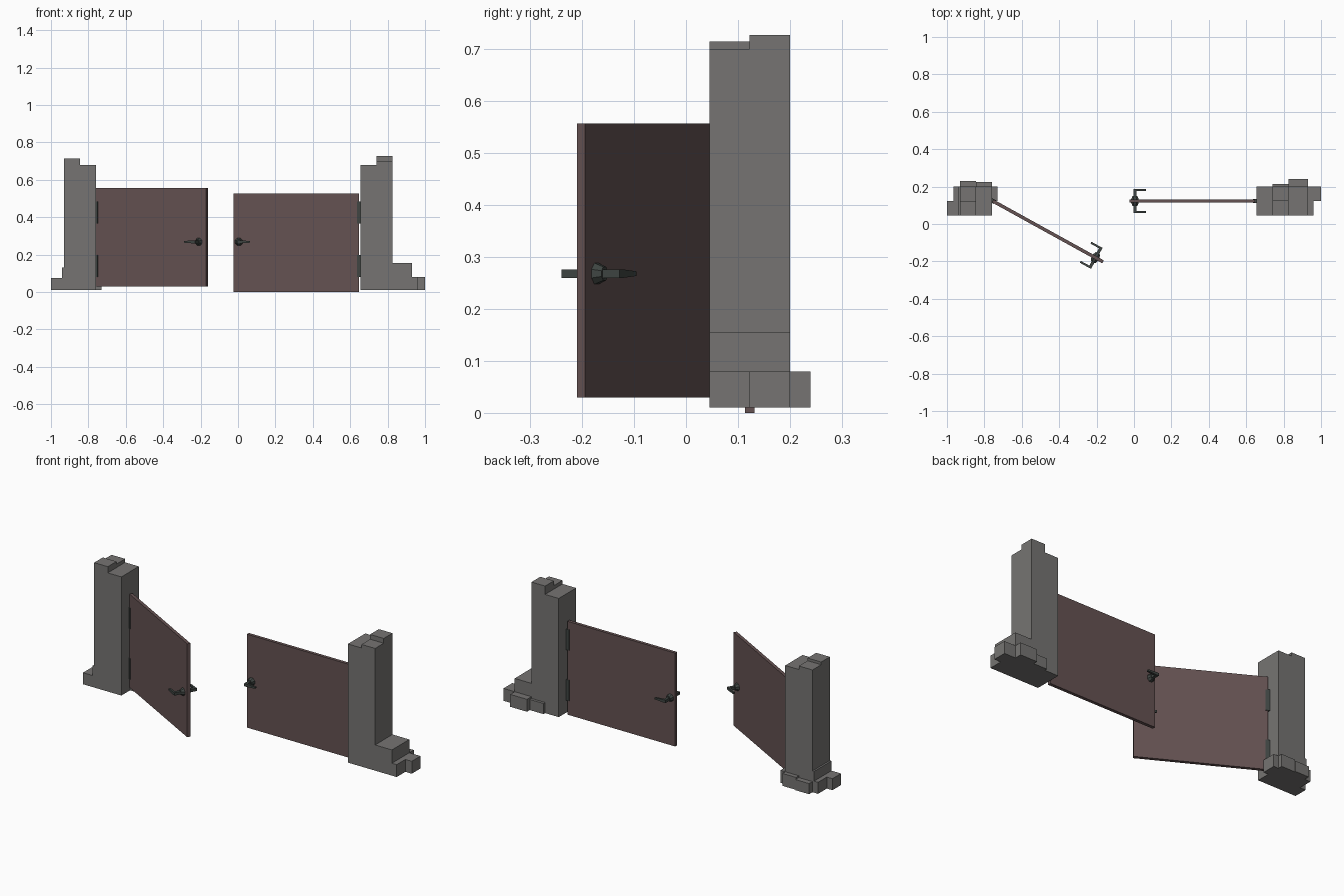
import bpy, bmesh
from math import radians, pi
from mathutils import Matrix, Vector

if "Cube" in bpy.data.objects:
    bpy.data.objects.remove(bpy.data.objects["Cube"])


def material(name, rgb):
    m = bpy.data.materials.new(name)
    m.diffuse_color = (*rgb, 1)
    m.use_nodes = True
    m.node_tree.nodes["Principled BSDF"].inputs["Base Color"].default_value = m.diffuse_color
    return m


STONE = material("stone", (0.18, 0.175, 0.17))
WOOD = material("wood", (0.13, 0.085, 0.085))
IRON = material("iron", (0.05, 0.06, 0.055))


def finish(name, bm, mat, matrix=Matrix()):
    bmesh.ops.recalc_face_normals(bm, faces=bm.faces)
    me = bpy.data.meshes.new(name)
    bm.to_mesh(me)
    bm.free()
    me.materials.append(mat)
    ob = bpy.data.objects.new(name, me)
    bpy.context.collection.objects.link(ob)
    ob.matrix_world = matrix
    return ob


def add_box(bm, lo, hi):
    lo, hi = Vector(lo), Vector(hi)
    m = Matrix.Translation((lo + hi) / 2) @ Matrix.Diagonal((*(hi - lo), 1))
    return bmesh.ops.create_cube(bm, size=1, matrix=m)["verts"]


# Stepped stone pillar: a grid of cells, each raised to its own height,
# with walls only where a neighbouring cell is lower
def pillar(name, xs, ys, rows, floor=0.01):
    bm = bmesh.new()

    def height(i, j):
        inside = 0 <= j < len(rows) and 0 <= i < len(rows[0])
        return max(rows[j][i], floor) if inside else floor

    def quad(*pts):
        bm.faces.new([bm.verts.new(p) for p in pts])

    for j in range(len(rows)):
        for i in range(len(rows[0])):
            h = height(i, j)
            if h <= floor:
                continue
            c = [(xs[i], ys[j]), (xs[i + 1], ys[j]),
                 (xs[i + 1], ys[j + 1]), (xs[i], ys[j + 1])]
            quad(*[(*p, h) for p in c])
            quad(*[(*p, floor) for p in reversed(c)])
            for k, (di, dj) in enumerate([(0, -1), (1, 0), (0, 1), (-1, 0)]):
                n = height(i + di, j + dj)
                if n < h:
                    a, b = c[k], c[(k + 1) % 4]
                    quad((*a, n), (*b, n), (*b, h), (*a, h))
    me = bpy.data.meshes.new(name)
    bmesh.ops.remove_doubles(bm, verts=bm.verts, dist=1e-5)
    bm.to_mesh(me)
    bm.free()
    me.materials.append(STONE)
    bpy.context.collection.objects.link(bpy.data.objects.new(name, me))


pillar("left_pillar",
       [-1, -.965, -.94, -.93, -.845, -.76, -.73], [.045, .122, .2, .225, .23],
       [[.075, .075, .13, .715, .68, 0],
        [0, .075, .13, .70, .68, .08],
        [0, 0, 0, .07, .08, 0],
        [0, 0, 0, .07, 0, 0]])
pillar("right_pillar",
       [.655, .74, .825, .93, .96, 1.0], [.045, .122, .2, .215, .24],
       [[.68, .70, .155, .08, 0],
        [.68, .727, .155, .08, .08],
        [0, .07, .08, 0, 0],
        [0, 0, .08, 0, 0]])

LENGTH, HEIGHT, THICK = 0.673, 0.527, 0.009


# Gate leaf along local +x from its hinge line, with hinges and two handles
def gate(side, hinge_x, angle, base, handle_x):
    place = Matrix.Translation((hinge_x, 0.123, 0)) @ Matrix.Rotation(angle, 4, 'Z')
    bm = bmesh.new()
    add_box(bm, (0, -THICK, base), (LENGTH, THICK, base + HEIGHT))
    finish(side + "_door_panel", bm, WOOD, place)

    # hinges
    for label, z in (("lower", 0.08), ("upper", 0.365)):
        bm = bmesh.new()
        add_box(bm, (-0.01, -0.0115, z), (0.012, 0.0115, z + 0.118))
        finish(f"{side}_{label}_hinge", bm, IRON, place)

    # handles: octagonal rose, square stem, tapered lever towards the hinge
    for label, s in (("front", -1), ("back", 1)):
        bm = bmesh.new()
        turn = Matrix.Rotation(-s * pi / 2, 4, 'X') @ Matrix.Rotation(pi / 8, 4, 'Z')
        bmesh.ops.create_cone(bm, cap_ends=True, segments=8, radius1=0.022,
                              radius2=0.014, depth=0.018,
                              matrix=Matrix.Translation((0, s * 0.018, 0)) @ turn)
        y0, y1 = sorted((s * 0.02, s * 0.064))
        add_box(bm, (-0.008, y0, -0.008), (0.008, y1, 0.008))
        y0, y1 = sorted((s * 0.053, s * 0.064))
        for v in add_box(bm, (-0.06, y0, -0.008), (-0.008, y1, 0.008)):
            if v.co.x < -0.05:
                v.co.z *= 0.55
        finish(f"{side}_{label}_handle", bm, IRON,
               place @ Matrix.Translation((handle_x, 0, 0.268)))


gate("right", 0.648, pi, 0.0, LENGTH - 0.03)
gate("left", -0.755, radians(-28.9), 0.03, LENGTH - 0.046)
